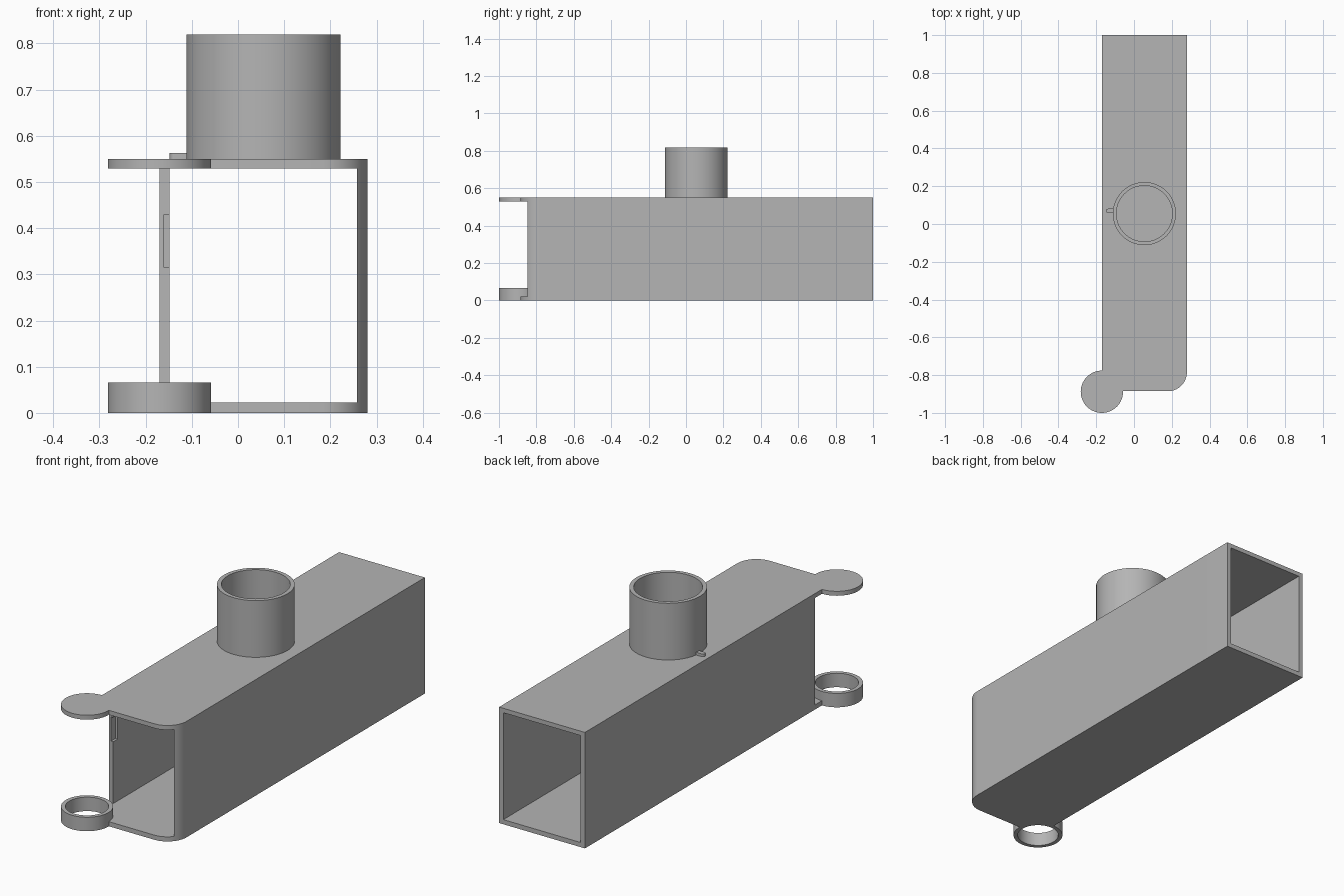
import bpy, bmesh, math

cube = bpy.data.objects.get("Cube")
if cube:
    bpy.data.objects.remove(cube, do_unlink=True)

grey = bpy.data.materials.new("plain grey")
grey.use_nodes = True
colour = (0.46, 0.46, 0.46, 1)
grey.diffuse_color = colour
grey.node_tree.nodes["Principled BSDF"].inputs["Base Color"].default_value = colour


def arc(cx, cy, r, start, end, steps):
    angles = [math.radians(start + (end - start) * i / steps) for i in range(steps + 1)]
    return [(cx + r * math.cos(a), cy + r * math.sin(a)) for a in angles]


def prism(name, outline, z0, z1):
    """Extrude a flat outline from z0 up to z1."""
    bm = bmesh.new()
    face = bm.faces.new([bm.verts.new((x, y, z0)) for x, y in outline])
    up = bmesh.ops.extrude_face_region(bm, geom=[face])["geom"]
    moved = [v for v in up if isinstance(v, bmesh.types.BMVert)]
    bmesh.ops.translate(bm, vec=(0, 0, z1 - z0), verts=moved)
    bmesh.ops.recalc_face_normals(bm, faces=bm.faces)
    mesh = bpy.data.meshes.new(name)
    bm.to_mesh(mesh)
    bm.free()
    mesh.materials.append(grey)
    obj = bpy.data.objects.new(name, mesh)
    bpy.context.collection.objects.link(obj)
    return obj


def cylinder(name, centre, r, z0, z1):
    return prism(name, arc(*centre, r, 0, 360, 72)[:-1], z0, z1)


def box(name, x0, x1, y0, y1, z0, z1):
    return prism(name, [(x0, y0), (x1, y0), (x1, y1), (x0, y1)], z0, z1)


def combine(target, other, operation):
    """Apply a boolean and remove the helper."""
    other.hide_render = True
    mod = target.modifiers.new("combine", "BOOLEAN")
    mod.operation, mod.object, mod.solver = operation, other, "EXACT"
    bpy.context.view_layer.objects.active = target
    bpy.ops.object.modifier_apply(modifier=mod.name)
    bpy.data.objects.remove(other, do_unlink=True)


left, right, height = 0.28, -0.17, 0.55
floor_z, ceiling_z = 0.022, 0.529
hinge = (-0.17, -0.888)
pipe = (0.055, 0.055)

# Rectangular duct with one rounded front corner
outline = [(left, 1), (right, 1), (right, -0.885)]
outline += arc(left - 0.1, -0.785, 0.1, 270, 360, 20)
duct = prism("duct_body", outline, 0, height)
combine(duct, box("bore", -0.148, 0.258, -2, 2, floor_z, ceiling_z), "DIFFERENCE")
combine(duct, cylinder("hinge_clearance", hinge, 0.165, floor_z, ceiling_z), "DIFFERENCE")

# Hinge disc above and hinge ring below
combine(duct, cylinder("hinge_disc", hinge, 0.112, ceiling_z, height), "UNION")
combine(duct, cylinder("hinge_ring", hinge, 0.112, 0, 0.066), "UNION")
combine(duct, cylinder("ring_hole", hinge, 0.093, -0.1, 0.1), "DIFFERENCE")

# Shallow latch recess in the side wall
combine(duct, box("latch_recess", -0.16, -0.14, -0.8, -0.69, 0.315, 0.43), "DIFFERENCE")

# Open round pipe on top
combine(duct, cylinder("pipe_wall", pipe, 0.167, ceiling_z, 0.819), "UNION")
combine(duct, cylinder("pipe_bore", pipe, 0.148, 0.3, 1), "DIFFERENCE")

# Small locating tab beside the pipe
tab = arc(-0.137, 0.07, 0.011, 90, 270, 10) + [(-0.108, 0.059), (-0.108, 0.081)]
prism("locating_tab", tab, height - 0.005, 0.563)

for obj in bpy.context.collection.objects:
    if obj.type == "MESH" and obj.name in ("duct_body", "locating_tab"):
        bpy.ops.object.select_all(action="DESELECT")
        obj.select_set(True)
        bpy.context.view_layer.objects.active = obj
        bpy.ops.object.shade_smooth_by_angle(angle=math.radians(30))
